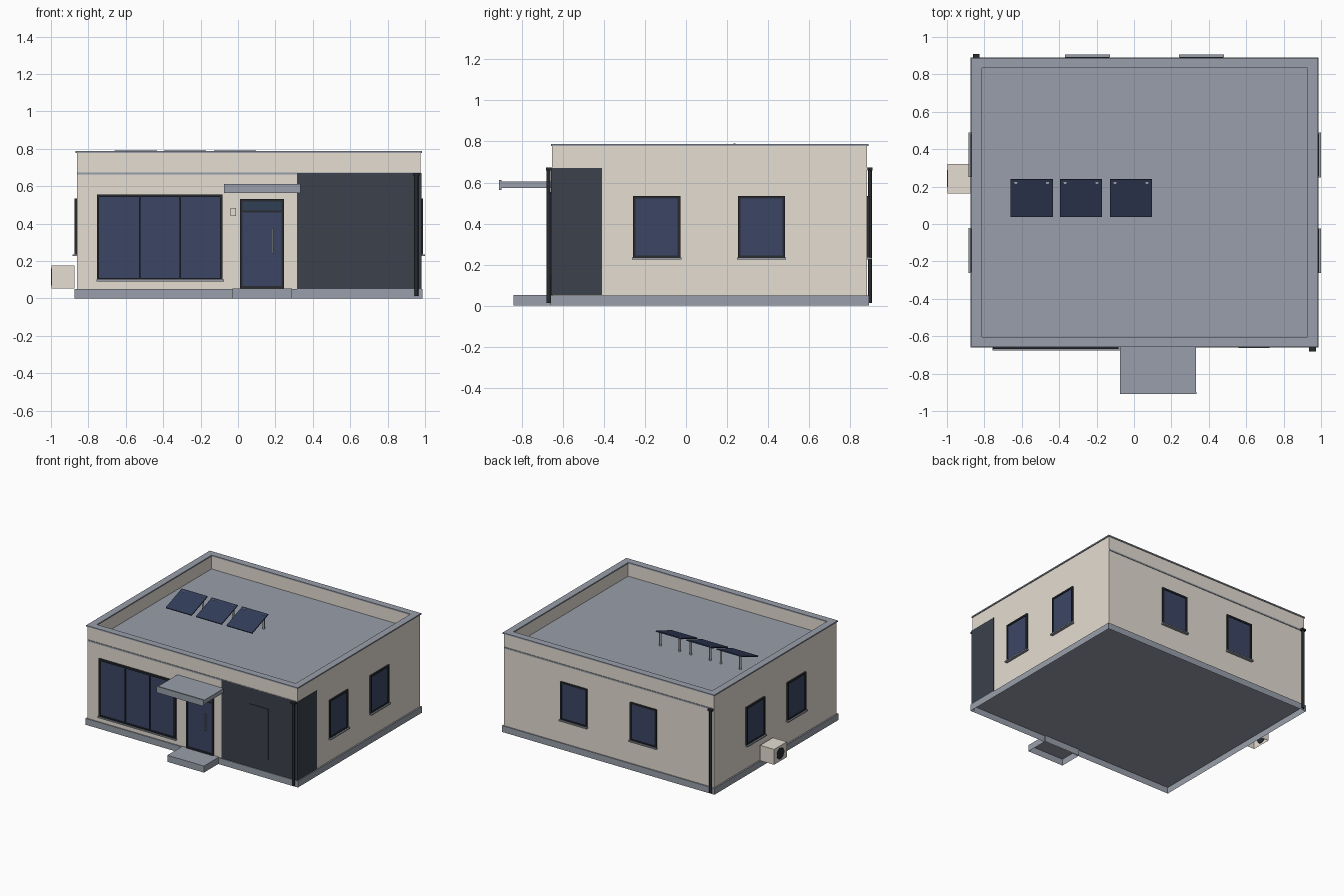
import bpy, bmesh, math
from mathutils import Matrix, Vector

cube = bpy.data.objects.get("Cube")
if cube:
    bpy.data.objects.remove(cube, do_unlink=True)


def material(name, r, g, b):
    m = bpy.data.materials.new(name)
    m.use_nodes = True
    m.diffuse_color = (r, g, b, 1)
    m.node_tree.nodes["Principled BSDF"].inputs["Base Color"].default_value = (r, g, b, 1)
    return m


CREAM = material("cream render", 0.78, 0.725, 0.645)
GREY = material("grey concrete", 0.32, 0.345, 0.405)
CLAD = material("charcoal cladding", 0.044, 0.053, 0.072)
FRAME = material("dark frame", 0.021, 0.024, 0.03)
GLASS = material("blue glass", 0.045, 0.062, 0.13)
TRANSOM = material("transom glass", 0.03, 0.05, 0.09)
SOLAR = material("solar navy", 0.032, 0.045, 0.1)
METAL = material("grey metal", 0.33, 0.35, 0.38)


def add_object(name, bm, mat):
    me = bpy.data.meshes.new(name)
    bm.to_mesh(me)
    bm.free()
    me.materials.append(mat)
    ob = bpy.data.objects.new(name, me)
    bpy.context.collection.objects.link(ob)


def box(name, mat, x, y, z, matrix=Matrix(), open_bottom=False):
    """Box from (min, max) pairs, optionally moved by a matrix."""
    bm = bmesh.new()
    size = Vector((x[1] - x[0], y[1] - y[0], z[1] - z[0]))
    mid = Vector((sum(x), sum(y), sum(z))) / 2
    place = matrix @ Matrix.Translation(mid) @ Matrix.Diagonal(size).to_4x4()
    bmesh.ops.create_cube(bm, size=1, matrix=place)
    if open_bottom:
        lowest = min(bm.faces, key=lambda f: f.calc_center_median().z)
        bmesh.ops.delete(bm, geom=[lowest], context='FACES_ONLY')
    add_object(name, bm, mat)


def cylinder(name, mat, radius, length, matrix, sides=16):
    bm = bmesh.new()
    bmesh.ops.create_cone(bm, cap_ends=True, segments=sides, radius1=radius,
                          radius2=radius, depth=length, matrix=matrix)
    for f in bm.faces:
        f.smooth = len(f.verts) == 4
    for e in bm.edges:
        e.smooth = not any(len(f.verts) > 4 for f in e.link_faces)
    add_object(name, bm, mat)


def ring(name, mat, x, y, z, t):
    """Rectangular hollow ring with wall thickness t."""
    bm = bmesh.new()
    outer = [(x[0], y[0]), (x[1], y[0]), (x[1], y[1]), (x[0], y[1])]
    inner = [(x[0] + t, y[0] + t), (x[1] - t, y[0] + t), (x[1] - t, y[1] - t), (x[0] + t, y[1] - t)]
    o, i = ([bm.verts.new((*p, z[0])) for p in loop] for loop in (outer, inner))
    faces = [bm.faces.new((o[k], o[(k + 1) % 4], i[(k + 1) % 4], i[k])) for k in range(4)]
    up = bmesh.ops.extrude_face_region(bm, geom=faces, use_keep_orig=True)["geom"]
    bmesh.ops.translate(bm, vec=(0, 0, z[1] - z[0]),
                        verts=[v for v in up if isinstance(v, bmesh.types.BMVert)])
    bmesh.ops.recalc_face_normals(bm, faces=bm.faces)
    add_object(name, bm, mat)


# Main shell, hollow underneath
WX, WY = (-0.862, 0.976), (-0.652, 0.882)
ROOF, TOP = 0.674, 0.777


def grow(span, d):
    return (span[0] - d, span[1] + d)


box("plinth", GREY, grow(WX, 0.011), grow(WY, 0.009), (0, 0.05), open_bottom=True)
box("walls", CREAM, WX, WY, (0.05, 0.67), open_bottom=True)
box("roof_slab", GREY, grow(WX, -0.002), grow(WY, 0.004), (0.662, ROOF))
ring("parapet", CREAM, WX, WY, (0.664, TOP), 0.042)
ring("parapet_coping", GREY, grow(WX, 0.007), grow(WY, 0.006), (TOP, 0.787), 0.055)

# Entrance step and canopy
box("entrance_step", GREY, (-0.03, 0.29), (-0.84, WY[0]), (0, 0.052), open_bottom=True)
box("canopy_slab", GREY, (-0.074, 0.332), (-0.9, WY[0]), (0.573, 0.606))
box("canopy_fascia", GREY, (-0.075, 0.333), (-0.91, -0.898), (0.563, 0.612))

# Corner cladding
box("front_cladding", CLAD, (0.315, WX[1] + 0.005), (WY[0] - 0.005, WY[0] + 0.01), (0.051, 0.67))
box("side_cladding", CLAD, (WX[1] - 0.01, WX[1] + 0.005), (WY[0], -0.41), (0.051, 0.67))
box("cladding_plate", CLAD, (0.56, 0.725), (WY[0] - 0.01, WY[0]), (0.15, 0.55))


# Facade frames: x runs along the wall, negative y points outward
def facade(angle, distance):
    return Matrix.Rotation(math.radians(angle), 4, 'Z') @ Matrix.Translation((0, -distance, 0))


FRONT, SIDE = facade(0, -WY[0]), facade(90, WX[1])
BACK, OTHER = facade(180, WY[1]), facade(270, -WX[0])


def window(name, wall, u, z, bar=0.013, mullions=(), depth=0.012):
    box(name + "_glass", GLASS, grow(u, -bar / 2), (-0.005, 0.004), grow(z, -bar / 2), wall)
    for k, (a, b) in enumerate(((u[0], u[0] + bar), (u[1] - bar, u[1]))):
        box(f"{name}_jamb_{k}", FRAME, (a, b), (-depth, 0), z, wall)
    for k, (a, b) in enumerate(((z[0], z[0] + bar), (z[1] - bar, z[1]))):
        box(f"{name}_rail_{k}", FRAME, (u[0] + bar, u[1] - bar), (-depth, 0), (a, b), wall)
    for k, m in enumerate(mullions):
        box(f"{name}_mullion_{k}", FRAME, (m - 0.004, m + 0.004), (-depth + 0.002, 0),
            (z[0] + bar, z[1] - bar), wall)


def sill(name, wall, u, z):
    box(name + "_sill", GREY, grow(u, 0.005), (-0.023, 0), (z - 0.005, z + 0.005), wall)


# Small windows, two per wall
for wall_name, wall, spans in (
        ("side", SIDE, ((-0.258, -0.028), (0.253, 0.483))),
        ("opposite", OTHER, ((0.026, 0.256), (-0.485, -0.255))),
        ("back", BACK, ((0.133, 0.365), (-0.477, -0.245)))):
    for n, span in enumerate(spans):
        label = f"{wall_name}_window_{n}"
        window(label, wall, span, (0.232, 0.535))
        sill(label, wall, span, 0.231)

# Large shop window
window("shop_window", FRONT, (-0.755, -0.083), (0.097, 0.555), mullions=(-0.525, -0.31), depth=0.016)
sill("shop_window", FRONT, (-0.752, -0.081), 0.096)

# Door with transom and handle
window("door", FRONT, (0.01, 0.245), (0.053, 0.532))
box("door_transom_bar", FRAME, (0.02, 0.235), (-0.011, 0), (0.46, 0.471), FRONT)
box("door_transom_glass", TRANSOM, (0.022, 0.233), (-0.007, 0), (0.471, 0.52), FRONT)
box("door_handle", METAL, (0.181, 0.191), (-0.027, -0.019), (0.24, 0.375), FRONT)
for n, h in enumerate((0.255, 0.36)):
    box(f"door_handle_post_{n}", METAL, (0.183, 0.189), (-0.02, 0), (h - 0.003, h + 0.003), FRONT)
box("entry_panel", CREAM, (-0.039, -0.012), (-0.009, 0), (0.44, 0.484), FRONT)

# Downpipes with hoppers
for n, (px, py) in enumerate(((0.954, WY[0] - 0.017), (-0.843, WY[1] + 0.014))):
    cylinder(f"downpipe_{n}", FRAME, 0.01, 0.65, Matrix.Translation((px, py, 0.337)))
    box(f"downpipe_hopper_{n}", FRAME, (px - 0.018, px + 0.018), (py - 0.013, py + 0.013), (0.658, 0.672))

# Solar panels on rear legs, sloping down towards the front
for n, cx in enumerate((-0.547, -0.283, -0.016)):
    tilt = Matrix.Translation((cx, 0.14, 0.751)) @ Matrix.Rotation(math.radians(20), 4, 'X')
    box(f"solar_panel_{n}", SOLAR, (-0.113, 0.113), (-0.107, 0.107), (-0.004, 0.004), tilt)
    for k, side in enumerate((-1, 1)):
        cylinder(f"solar_leg_{n}_{k}", METAL, 0.009, 0.112,
                 Matrix.Translation((cx + side * 0.085, 0.222, ROOF + 0.056)), 8)

# Wall-mounted cooling unit with a round fan
box("cooling_unit", CREAM, (-0.997, -0.875), (0.163, 0.322), (0.053, 0.175), open_bottom=True)
cylinder("cooling_fan", FRAME, 0.045, 0.006,
         Matrix.Translation((-0.997, 0.243, 0.114)) @ Matrix.Rotation(math.radians(90), 4, 'Y'), 24)
